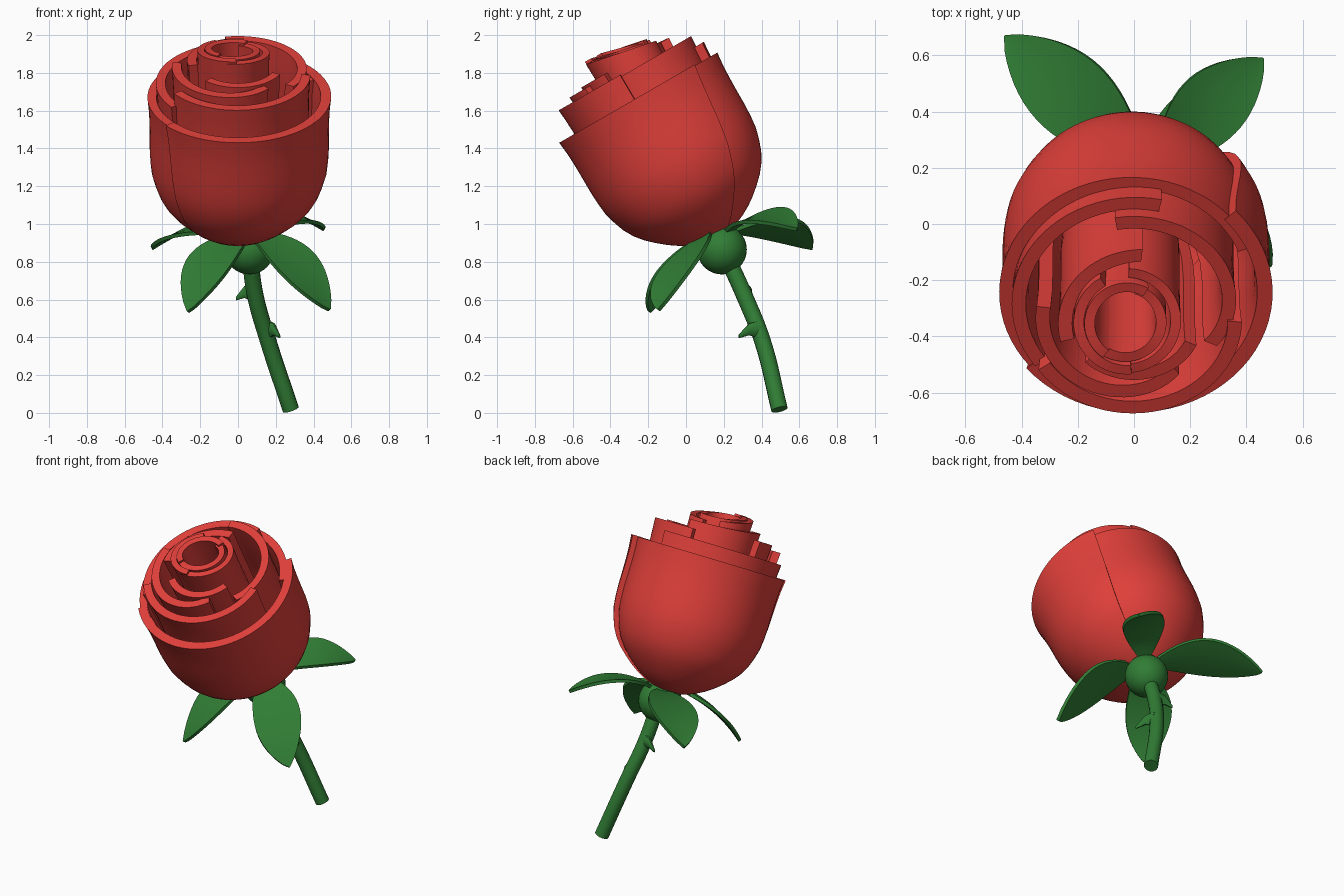
import bpy, bmesh, math
from mathutils import Vector, Matrix

if "Cube" in bpy.data.objects:
    bpy.data.objects.remove(bpy.data.objects["Cube"])


def material(name, rgb):
    m = bpy.data.materials.new(name)
    m.use_nodes = True
    m.diffuse_color = (*rgb, 1)
    m.node_tree.nodes["Principled BSDF"].inputs["Base Color"].default_value = (*rgb, 1)
    return m


RED = material("petal red", (0.74, 0.05, 0.042))
GREEN = material("leaf green", (0.03, 0.205, 0.035))


def smooth(obj):
    bpy.ops.object.select_all(action="DESELECT")
    obj.select_set(True)
    bpy.context.view_layer.objects.active = obj
    bpy.ops.object.shade_smooth_by_angle(angle=math.radians(35))


def finish(bm, name, mat, matrix=None):
    bmesh.ops.recalc_face_normals(bm, faces=bm.faces)
    mesh = bpy.data.meshes.new(name)
    bm.to_mesh(mesh)
    bm.free()
    obj = bpy.data.objects.new(name, mesh)
    bpy.context.collection.objects.link(obj)
    mesh.materials.append(mat)
    if matrix:
        obj.matrix_world = matrix
    smooth(obj)


def slab(name, mat, point, cols, rows, matrix=None):
    """Closed thick sheet; point(u, v, side) gives both skins."""
    bm = bmesh.new()
    skins = [[[bm.verts.new(point(i / cols, j / rows, side)) for j in range(rows + 1)]
              for i in range(cols + 1)] for side in (0, 1)]
    for g in skins:
        for i in range(cols):
            for j in range(rows):
                bm.faces.new((g[i][j], g[i + 1][j], g[i + 1][j + 1], g[i][j + 1]))
    border = ([(i, 0) for i in range(cols)] + [(cols, j) for j in range(rows)]
              + [(i, rows) for i in range(cols, 0, -1)] + [(0, j) for j in range(rows, 0, -1)])
    a, b = skins
    for (i, j), (k, l) in zip(border, border[1:] + border[:1]):
        bm.faces.new((a[i][j], a[k][l], b[k][l], b[i][j]))
    finish(bm, name, mat, matrix)


# Bud: petals are arcs of a bowl profile, turned about a tilted axis
BUD = Matrix.Translation((0, 0.18, 0.94)) @ Matrix.Rotation(math.radians(30), 4, "X")
RIM_R, RIM_H = 0.49, 0.85
PROFILE = [(-0.01, 0.03), (0.015, 0.13), (0.07, 0.235), (0.16, 0.345), (0.25, 0.418),
           (0.38, 0.465), (0.5, 0.478), (0.63, 0.478), (0.75, 0.48), (RIM_H, RIM_R)]


def bowl(h):
    for (h0, r0), (h1, r1) in zip(PROFILE, PROFILE[1:]):
        if h <= h1:
            return r0 + (r1 - r0) * (h - h0) / (h1 - h0)
    return RIM_R


def petal(name, a0, a1, r0, r1, top, bottom=0.3, tilt=0.0, thick=0.05, shift=(0, 0), taper=0):
    def point(u, v, side):
        # taper narrows the arc toward the foot of the petal
        ang = math.radians(a0 + (a1 - a0) * u - taper * (2 * u - 1) * (1 - v))
        r = r0 + (r1 - r0) * u ** 3
        f = bottom / top + (1 - bottom / top) * v ** 1.6
        rad = max(r * bowl(RIM_H * f) / RIM_R - side * thick, 0.004)
        h = f * (top - tilt * r * math.sin(ang))
        if bottom == 0:
            h += side * thick * (1 - v) ** 2
        return (rad * math.cos(ang) + shift[0], rad * math.sin(ang) + shift[1], h)
    cols = max(12, int(abs(a1 - a0) / 5))
    slab(name, RED, point, cols, 16, BUD)


petal("outer_petal_front", 219, 403, 0.492, 0.495, RIM_H, 0, thick=0.055, taper=18)
petal("outer_petal_back", 240, 24, 0.48, 0.455, RIM_H - 0.005, 0, thick=0.048)
petal("second_petal_back", 216, 77, 0.435, 0.44, 0.93)
petal("second_petal_front", 214, 355, 0.41, 0.385, 1.0)
petal("third_petal_right", 100, -25, 0.395, 0.325, 0.99)
petal("third_petal_left", 172, 305, 0.35, 0.28, 1.03)
petal("fourth_petal_back", 195, 84, 0.27, 0.29, 1.07, tilt=0.1)
petal("fourth_petal_front", 225, 335, 0.245, 0.245, 1.045, thick=0.045)
HEART = dict(tilt=0.2, thick=0.037, shift=(-0.025, 0.03))
petal("fifth_petal_right", 88, -100, 0.192, 0.192, 1.1, **HEART)
petal("fifth_petal_left", 120, 275, 0.19, 0.19, 1.115, **HEART)
petal("inner_petal_left", 60, 235, 0.152, 0.15, 1.125, **HEART)
petal("inner_petal_right", 75, -125, 0.14, 0.15, 1.11, **HEART)

# Receptacle ball under the bud
bm = bmesh.new()
bmesh.ops.create_uvsphere(bm, u_segments=32, v_segments=16, radius=0.132)
finish(bm, "receptacle", GREEN, Matrix.Translation((0.06, 0.19, 0.865)))


# Leaves: pointed sheets around the receptacle, each rolled about its midrib
def leaf(name, base, mid, tip, width, roll):
    base, mid, tip = Vector(base), Vector(mid), Vector(tip)
    across = (tip - base).cross(Vector((0, 0, 1))).normalized()
    across.z = roll

    def point(u, v, side):
        p = base * (1 - v) ** 2 + mid * 2 * v * (1 - v) + tip * v * v
        tangent = (mid - base) * (1 - v) + (tip - mid) * v
        normal = across.cross(tangent).normalized()
        s = u * 2 - 1
        w = width / 2 * (math.sin(math.pi * v ** 1.1) ** 0.8 if 0 < v < 1 else 0)
        w += 0.025 * (1 - v) + 0.003
        return p + across * s * w + normal * (0.015 * s * s * w / width - 0.02 * side)
    slab(name, GREEN, point, 8, 18)


leaf("leaf_front_right", (0.04, 0.1, 0.95), (-0.2, -0.05, 0.83), (-0.27, -0.2, 0.54), 0.25, 0.3)
leaf("leaf_front_left", (0.09, 0.1, 0.95), (0.34, -0.04, 0.83), (0.49, -0.15, 0.55), 0.25, -0.45)
leaf("leaf_back_right", (0.02, 0.22, 0.96), (-0.22, 0.46, 1.05), (-0.46, 0.67, 0.88), 0.26, 0.3)
leaf("leaf_back_left", (0.1, 0.22, 0.97), (0.26, 0.42, 1.12), (0.46, 0.59, 0.98), 0.22, -0.28)

# Stem: bent round rod
curve = bpy.data.curves.new("stem", "CURVE")
curve.dimensions = "3D"
curve.bevel_depth = 0.044
curve.bevel_resolution = 5
curve.use_fill_caps = True
path = [(0.06, 0.2, 0.86), (0.09, 0.305, 0.63), (0.16, 0.405, 0.38), (0.28, 0.495, 0.018)]
spline = curve.splines.new("BEZIER")
spline.bezier_points.add(len(path) - 1)
for bp, co in zip(spline.bezier_points, path):
    bp.co = co
    bp.handle_left_type = bp.handle_right_type = "AUTO"
curve.materials.append(GREEN)
stem = bpy.data.objects.new("stem", curve)
bpy.context.collection.objects.link(stem)
bpy.ops.object.select_all(action="DESELECT")
stem.select_set(True)
bpy.context.view_layer.objects.active = stem
bpy.ops.object.convert(target="MESH")
smooth(bpy.context.view_layer.objects.active)


# Thorns: hooked blunt cones with tall bases
def thorn(name, base, tip):
    base, tip = Vector(base), Vector(tip)
    side = (tip - base).cross(Vector((0, 0, 1))).normalized() * 0.025
    bm = bmesh.new()
    rings = []
    for t, size in ((0, 1), (0.5, 0.65), (1, 0.2)):
        c = base.lerp(tip, t) + Vector((0, 0, 0.02 * math.sin(math.pi * t)))
        rings.append([bm.verts.new(c + side * size * math.cos(a) + Vector((0, 0, 0.05 * size * math.sin(a))))
                      for a in (math.tau * k / 10 for k in range(10))])
    for lo, hi in zip(rings, rings[1:]):
        for k in range(10):
            n = (k + 1) % 10
            bm.faces.new((lo[k], lo[n], hi[n], hi[k]))
    bm.faces.new(rings[0])
    bm.faces.new(rings[-1])
    finish(bm, name, GREEN)


thorn("thorn_upper", (0.08, 0.32, 0.635), (-0.01, 0.35, 0.605))
thorn("thorn_lower", (0.16, 0.39, 0.44), (0.22, 0.28, 0.405))
